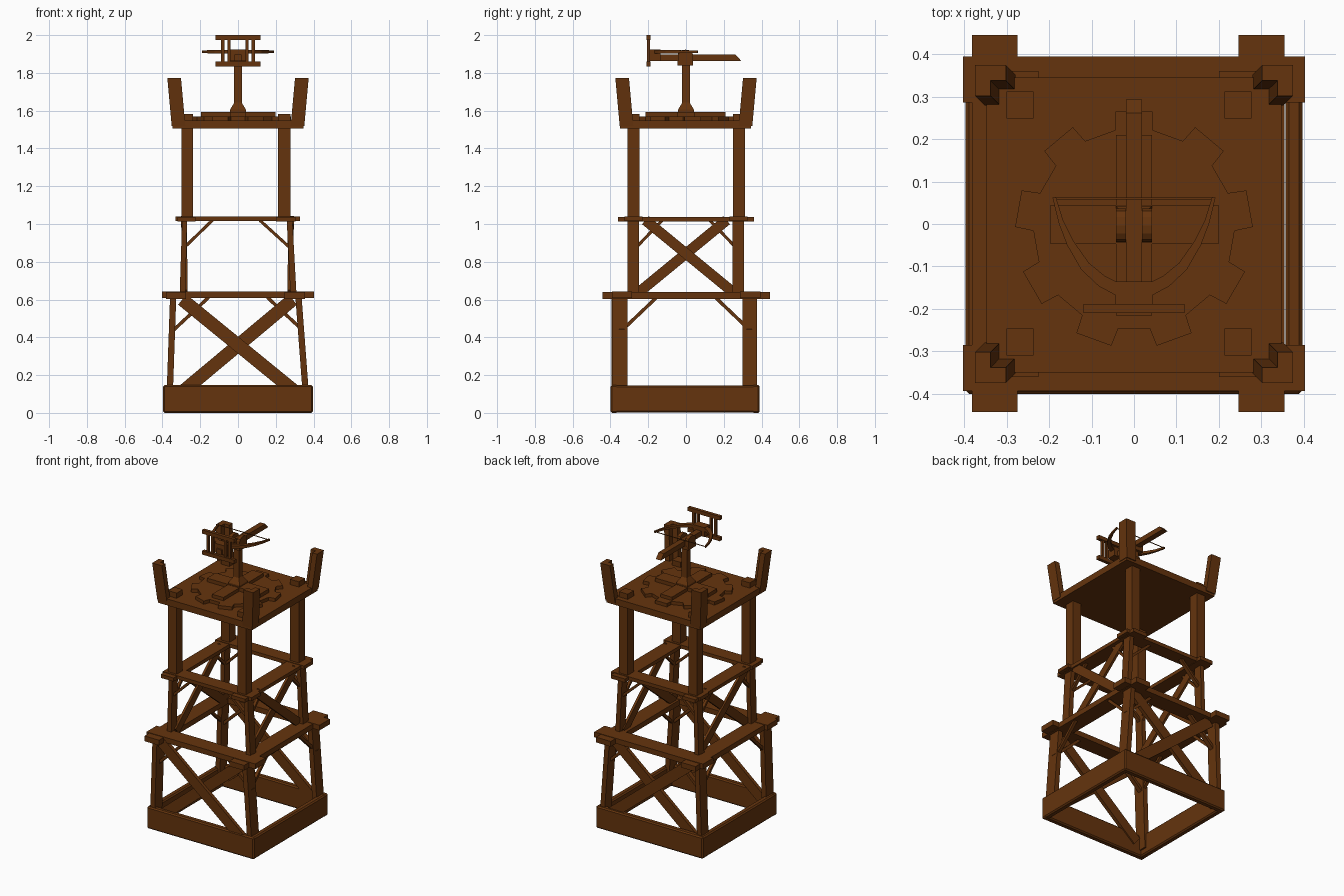
import bpy, bmesh, math
from mathutils import Vector

if "Cube" in bpy.data.objects:
    bpy.data.objects.remove(bpy.data.objects["Cube"])

wood = bpy.data.materials.new("brown wood")
wood.diffuse_color = (0.13, 0.034, 0.004, 1)
wood.use_nodes = True
wood.node_tree.nodes["Principled BSDF"].inputs["Base Color"].default_value = wood.diffuse_color


def loft(name, *rings):
    """Skin a closed solid through rings of equally many points."""
    bm = bmesh.new()
    vs = [[bm.verts.new(p) for p in r] for r in rings]
    n = len(vs[0])
    for a, b in zip(vs, vs[1:]):
        for i in range(n):
            j = (i + 1) % n
            bm.faces.new((a[i], a[j], b[j], b[i]))
    bm.faces.new(vs[0])
    bm.faces.new(vs[-1])
    bmesh.ops.recalc_face_normals(bm, faces=bm.faces)
    me = bpy.data.meshes.new(name)
    bm.to_mesh(me)
    bm.free()
    me.materials.append(wood)
    ob = bpy.data.objects.new(name, me)
    bpy.context.collection.objects.link(ob)
    return ob


def rect(x0, x1, y0, y1, z):
    return [(x0, y0, z), (x1, y0, z), (x1, y1, z), (x0, y1, z)]


def box(name, x0, x1, y0, y1, z0, z1):
    return loft(name, rect(x0, x1, y0, y1, z0), rect(x0, x1, y0, y1, z1))


def plank(name, p, q, normal, width, thick):
    """Board from p to q; width lies across the run, thick along normal."""
    p, q, n = Vector(p), Vector(q), Vector(normal)
    w = (q - p).normalized().cross(n) * width / 2
    t = n * thick / 2
    return loft(name, *[[c - w - t, c + w - t, c + w + t, c - w + t] for c in (p, q)])


X, Y = (1, 0, 0), (0, 1, 0)

# Base: open box frame
base = []
base.append(box("base_front", -.397, .397, -.4, -.36, 0, .147))
base.append(box("base_back", -.397, .397, .35, .39, 0, .147))
base.append(box("base_left", -.397, -.357, -.39, .38, .001, .146))
base.append(box("base_right", .357, .397, -.39, .38, .001, .146))
for b in base:
    m = b.modifiers.new("bevel", 'BEVEL')
    m.width, m.segments = .008, 1

# Lower tier: leaning board legs
for y0, y1 in ((-.39, -.31), (.3, .375)):
    loft("lower_leg_left", rect(-.38, -.347, y0, y1, .04), rect(-.36, -.327, y0, y1, .61))
    loft("lower_leg_right", rect(.347, .38, y0, y1, .04), rect(.304, .337, y0, y1, .61))
# Lower tier: crossed boards front and back, and corner struts
for y, s in ((-.375, -1), (.35, 1)):
    plank("lower_cross_a", (-.295, y + s * .008, .6), (.33, y + s * .008, .09), Y, .07, .024)
    plank("lower_cross_b", (.29, y - s * .012, .6), (-.32, y - s * .012, .09), Y, .07, .024)
for y in (-.34, .335):
    for s in (-1, 1):
        plank("lower_strut_x", (s * .155, y, .612), (s * .345, y, .435), Y, .018, .03)
for x in (-.345, .33):
    for s in (-1, 1):
        plank("lower_strut_y", (x, s * .155, .612), (x, s * .32, .455), X, .018, .02)

# Lower ring of boards
for x0, x1 in ((-.382, -.275), (.246, .355)):
    box("lower_ring_side", x0, x1, -.443, .445, .604, .639)
for y0, y1 in ((-.393, -.285), (.286, .395)):
    box("lower_ring_cross", -.403, .403, y0, y1, .607, .642)

# Middle tier: leaning legs
for y0, y1 in ((-.31, -.25), (.247, .306)):
    loft("middle_leg_left", rect(-.309, -.278, y0, y1, .62), rect(-.296, -.27, y0, y1, 1.02))
    loft("middle_leg_right", rect(.278, .31, y0, y1, .62), rect(.258, .288, y0, y1, 1.02))
# Middle tier: crossed boards left and right, and corner struts
for x, s in ((-.287, -1), (.282, 1)):
    plank("middle_cross_a", (x + s * .006, -.215, 1.02), (x - s * .006, .26, .63), X, .055, .016)
    plank("middle_cross_b", (x - s * .008, .215, 1.02), (x - s * .012, -.26, .63), X, .055, .016)
for y in (-.28, .277):
    plank("middle_strut_left", (-.135, y, 1.02), (-.285, y, .875), Y, .016, .025)
    plank("middle_strut_right", (.115, y, 1.02), (.28, y, .87), Y, .016, .025)
for x in (-.283, .272):
    for s in (-1, 1):
        plank("middle_strut_y", (x, s * .125, 1.02), (x, s * .26, .88), X, .016, .018)

# Middle ring of boards
for x0, x1 in ((-.32, -.225), (.2, .305)):
    box("middle_ring_side", x0, x1, -.36, .36, 1.013, 1.037)
for y0, y1 in ((-.325, -.23), (.23, .325)):
    box("middle_ring_cross", -.33, .328, y0, y1, 1.016, 1.04)

# Upper tier: square legs that poke through the deck
for x0, x1 in ((-.3, -.237), (.213, .277)):
    for y0, y1 in ((-.31, -.246), (.248, .312)):
        box("upper_leg", x0, x1, y0, y1, 1.03, 1.583)

# Deck and its flared corner posts with an angle-shaped section
box("deck", -.347, .347, -.35, .345, 1.505, 1.548)
corner = [(0, 0), (.072, 0), (.072, .036), (.036, .036), (.036, .072), (0, .072)]
for sx in (-1, 1):
    for sy in (-1, 1):
        loft("corner_post", *[[(sx * (o - u), sy * (o - v), z) for u, v in corner]
                              for o, z in ((.351, 1.52), (.374, 1.773))])

# Toothed turntable
gear = []
for k in range(9):
    for d, r in ((-11, .237), (-9, .28), (9, .28), (11, .237)):
        a = math.radians(90 + 40 * k + d)
        gear.append((r * math.cos(a), r * math.sin(a) - .012))
loft("turntable", *[[(x, y, z) for x, y in gear] for z in (1.54, 1.57)])
box("turntable_bar_x", -.197, .199, -.047, .045, 1.565, 1.594)
box("turntable_bar_y", -.042, .042, -.215, .21, 1.565, 1.592)

# Pedestal: flared foot and column
loft("pedestal_foot", rect(-.042, .042, -.042, .042, 1.59), rect(-.042, .042, -.042, .042, 1.605),
     rect(-.02, .02, -.02, .02, 1.642))
box("pedestal", -.02, .02, -.02, .02, 1.63, 1.845)
box("cradle_base", -.042, .042, -.044, .037, 1.838, 1.863)

# Cradle cheeks with rounded tops
cheek = [(-.042, 1.85), (.036, 1.85), (.036, 1.9)]
cheek += [(-.003 + .039 * math.cos(math.radians(a)), 1.9 + .023 * math.sin(math.radians(a)))
          for a in range(30, 180, 30)] + [(-.042, 1.9)]
for s in (-1, 1):
    loft("cradle_cheek", *[[(s * x, y, z) for y, z in cheek] for x in (.019, .042)])

# Stock with an angled tail
stock = [(-.2, 1.863), (.293, 1.863), (.262, 1.897), (-.2, 1.897)]
loft("stock", *[[(x, y, z) for y, z in stock] for x in (-.019, .019)])
box("bow_block", -.043, .043, -.19, -.135, 1.863, 1.925)

# Upright frame at the bow end
box("frame_top", -.119, .119, -.21, -.188, 1.975, 2.0)
box("frame_bottom", -.119, .119, -.21, -.188, 1.835, 1.86)
for s in (-1, 1):
    for x0, x1 in ((.072, .09), (.04, .056)):
        box("frame_upright", min(s * x0, s * x1), max(s * x0, s * x1), -.207, -.191, 1.85, 1.985)

# Tapering bow arms and string
path = [(.03, -.158), (.075, -.135), (.115, -.1), (.15, -.045), (.172, .005), (.188, .063)]
half = [.015, .014, .012, .009, .006, .004]
for s in (-1, 1):
    rings = []
    for i, (x, y) in enumerate(path):
        a, b = path[max(i - 1, 0)], path[min(i + 1, len(path) - 1)]
        n = Vector((b[1] - a[1], a[0] - b[0])).normalized() * half[i]
        h = .005 + half[i] * .35
        rings.append([(s * (x + e * n.x), y + e * n.y, 1.912 + f * h)
                      for e, f in ((-1, -1), (1, -1), (1, 1), (-1, 1))])
    loft("bow_arm", *rings)
box("bow_string", -.187, .187, .058, .062, 1.91, 1.914)
